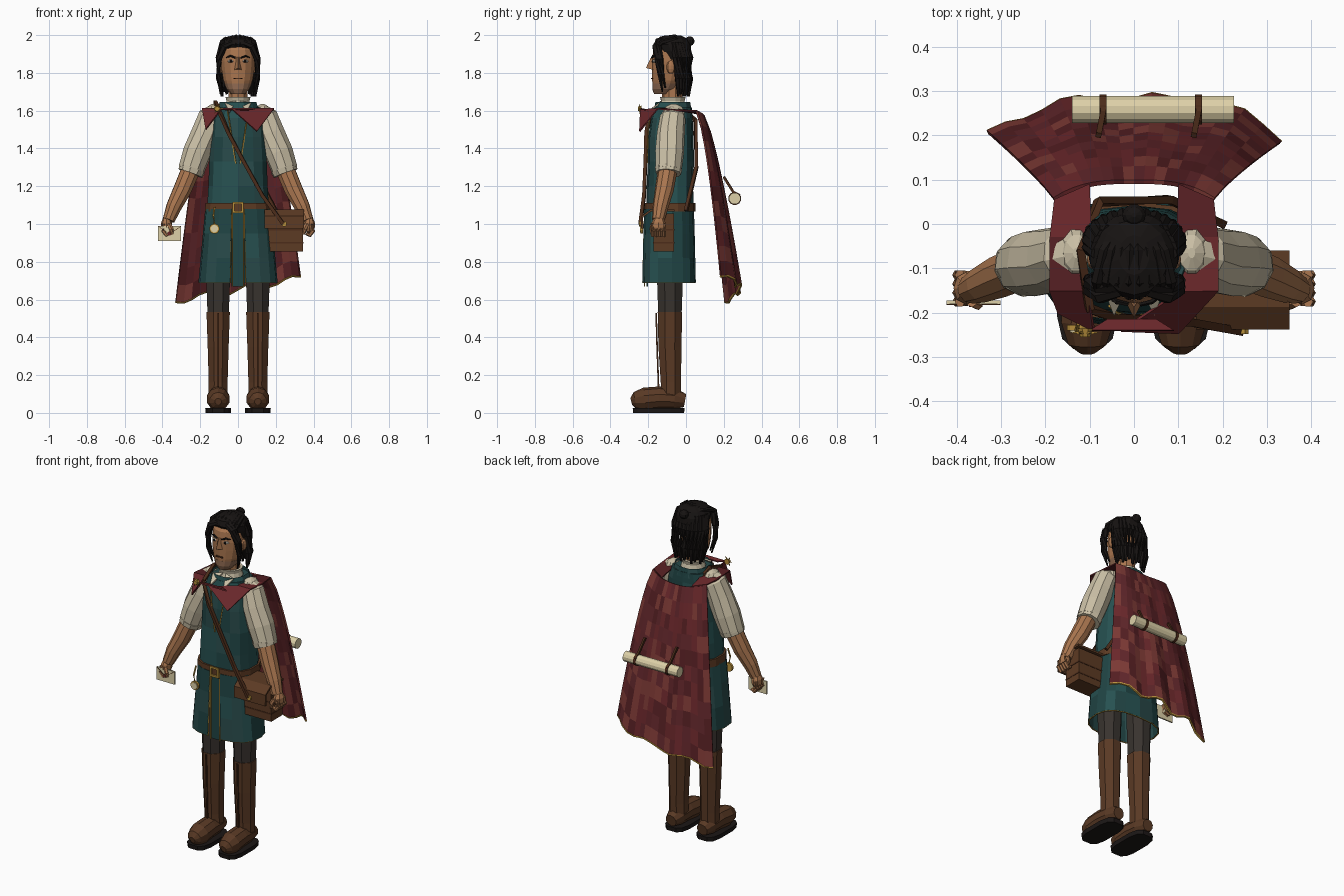
import bpy, math, random
from mathutils import Vector
random.seed(4)

def mat(name, h):
    m = bpy.data.materials.new(name)
    m.diffuse_color = [(int(h[i:i + 2], 16) / 255) ** 2.2 for i in (0, 2, 4)] + [1]
    return m

TEAL = [mat("teal", "2b5252"), mat("teal_dark", "254646"), mat("teal_mid", "2d4c4c")]
RED = [mat("red", "6b2c2f"), mat("red_dark", "552427"), mat("red_light", "7c3c38"), mat("red_deep", "602a2e")]
SKIN, STUBBLE = [mat("skin", "a87550")], [mat("stubble", "8f6a52")]
HAIR, GOLD = [mat("hair", "1d1a19")], [mat("gold", "b8903f")]
CREAM, PAPER = [mat("cream", "c9bea4")], [mat("paper", "dccfa6")]
LEATHER, BOOT = [mat("leather", "5d3d28")], [mat("boot", "5a3c29")]
STRAP, CLOTH = [mat("strap", "4d3020")], [mat("trousers", "3b3632")]
SOLE, WHITE = [mat("sole", "211d1c")], [mat("eye_white", "d8d0c0")]

def build(name, verts, faces, mats, thick=0):
    me = bpy.data.meshes.new(name)
    me.from_pydata(verts, [], faces)
    for m in mats:
        me.materials.append(m)
    for p in me.polygons:
        p.material_index = random.randrange(len(mats))
    ob = bpy.data.objects.new(name, me)
    bpy.context.collection.objects.link(ob)
    if thick:
        md = ob.modifiers.new("thickness", 'SOLIDIFY')
        md.thickness, md.offset = thick, 0
    return ob

def grid(name, rows, mats, closed=True, caps=True, thick=0):
    n = len(rows[0])
    verts = [v for r in rows for v in r]
    faces = [(i * n + j, i * n + (j + 1) % n, (i + 1) * n + (j + 1) % n, (i + 1) * n + j)
             for i in range(len(rows) - 1) for j in range(n if closed else n - 1)]
    if closed and caps:
        faces += [tuple(range(n))[::-1], tuple(range(len(verts) - n, len(verts)))]
    return build(name, verts, faces, mats, thick)

def oval(cx, cy, z, rx, ry, n, p=1.0, start=0.0, end=2 * math.pi, closed=True):
    f = lambda v: math.copysign(abs(v) ** p, v)
    steps = n if closed else n - 1
    angles = [start + (end - start) * i / steps for i in range(n)]
    return [(cx + rx * f(math.cos(a)), cy + ry * f(math.sin(a)), z) for a in angles]

def loft(name, rings, mats, n=10, p=1.0, caps=True):
    return grid(name, [oval(*r, n, p, math.pi / n, 2 * math.pi + math.pi / n) for r in rings], mats, caps=caps)

def tube(name, pts, radii, mats, n=8):
    pts, rows = [Vector(p) for p in pts], []
    if not isinstance(radii, (list, tuple)):
        radii = [radii] * len(pts)
    for i, p in enumerate(pts):
        d = pts[min(i + 1, len(pts) - 1)] - pts[max(i - 1, 0)]
        q = d.to_track_quat('Z', 'Y')
        rows.append([p + q @ Vector((radii[i] * math.cos(a), radii[i] * math.sin(a), 0))
                     for a in [2 * math.pi * (k + .5) / n for k in range(n)]])
    return grid(name, rows, mats)

def box(name, loc, size, mats):
    c = [(x, y) for x, y in ((-.5, -.5), (.5, -.5), (.5, .5), (-.5, .5))]
    return grid(name, [[(loc[0] + x * size[0], loc[1] + y * size[1], loc[2] + z * size[2]) for x, y in c]
                       for z in (-.5, .5)], mats)

def ball(name, loc, s, mats, n=10, rings=7):
    rows = []
    for i in range(rings):
        a = math.pi * (i + .35) / (rings - .3) - math.pi / 2
        rows.append(oval(loc[0], loc[1], loc[2] + s[2] * math.sin(a), s[0] * math.cos(a), s[1] * math.cos(a), n))
    return grid(name, rows, mats)

# Tunic body, collar, belt
loft("tunic", [(0, -.085, 1.06, .168, .125), (0, -.085, 1.2, .16, .123), (0, -.08, 1.33, .155, .122),
               (0, -.08, 1.46, .148, .12), (0, -.075, 1.56, .14, .11), (0, -.07, 1.62, .115, .1)], TEAL, 14, .75)
loft("tunic_collar", [(0, -.07, 1.59, .12, .105), (0, -.07, 1.645, .1, .095)], TEAL, 12, .9, False)
loft("belt", [(0, -.085, 1.065, .178, .135), (0, -.085, 1.11, .176, .135)], LEATHER, 14, .75)
grid("belt_buckle", [[(x * k, -.228, 1.087 + z * k) for x, z in ((-.03, -.03), (.03, -.03), (.03, .03), (-.03, .03))]
                     for k in (1, .65)], GOLD, caps=False, thick=.01)
for s in (-1, 1):
    tube("neckline_trim", [(s * .055, -.185, 1.6), (s * .04, -.2, 1.5), (s * .012, -.206, 1.32)], .004, GOLD, 4)
    build("collar_point", [(s * .01, -.13, 1.65), (s * .07, -.14, 1.64), (s * .045, -.205, 1.59)], [(0, 1, 2)], CREAM, .008)
loft("neck_ruff", [(0, -.07, 1.625, .07, .07), (0, -.07, 1.65, .062, .062), (0, -.07, 1.672, .068, .068)], CREAM, 14)

# Skirt with an open front and a dark inset panel
A, B = -math.pi / 2 + .12, 1.5 * math.pi - .12
skirt = [oval(0, -.09, z, rx, ry, 17, .75, A, B, False)
         for z, rx, ry in ((1.08, .17, .128), (.95, .182, .132), (.82, .194, .135), (.69, .206, .138))]
grid("skirt", skirt, TEAL, closed=False, thick=.008)
tube("skirt_trim", [r[0] for r in skirt] + skirt[-1] + [r[-1] for r in skirt[::-1]], .0045, GOLD, 4)
box("skirt_inset", (0, -.205, .875), (.07, .01, .41), TEAL[1:2])
for s in (-1, 1):
    tube("inset_trim", [(s * .03, -.216, 1.08), (s * .03, -.22, .67)], .004, GOLD, 4)

# Legs, boots, soles
for s in (-1, 1):
    x = s * .105
    loft("trouser_leg", [(x, -.085, .5, .06, .066), (x, -.085, .65, .066, .072), (x, -.085, .95, .075, .08)], CLOTH, 8)
    loft("boot_shaft", [(x, -.08, .08, .055, .057), (x, -.08, .16, .054, .058), (x, -.085, .35, .06, .066),
                        (x, -.085, .535, .067, .07)], BOOT, 8)
    tube("boot_foot", [(x, -.005, .065), (x, -.06, .075), (x, -.14, .08), (x, -.22, .072), (x, -.27, .065), (x, -.29, .06)],
         [.035, .055, .06, .062, .045, .018], BOOT, 10)
    loft("boot_sole", [(x, -.145, 0, .068, .138), (x, -.145, .026, .07, .14)], SOLE, 12, .6)
    tube("boot_seam", [(x, -.145, .13), (x, -.153, .35), (x, -.158, .53)], .006, STRAP, 4)

# Arms and hands
for s in (-1, 1):
    tube("sleeve", [(s * .11, -.065, 1.6), (s * .145, -.07, 1.565), (s * .175, -.08, 1.48), (s * .215, -.087, 1.38),
                    (s * .248, -.092, 1.285)], [.045, .068, .074, .077, .07], CREAM, 10)
    ball("shoulder_cap", (s * .13, -.065, 1.585), (.042, .062, .052), CREAM, 10, 6)
    tube("sleeve_cuff", [(s * .242, -.092, 1.295), (s * .252, -.094, 1.268)], [.073, .068], CREAM, 10)
    tube("forearm", [(s * .245, -.095, 1.3), (s * .295, -.115, 1.18), (s * .34, -.135, 1.09), (s * .367, -.147, 1.02)],
         [.052, .05, .042, .033], SKIN, 10)
    ball("palm", (s * .378, -.145, .995), (.03, .038, .045), SKIN, 8, 6)
    for k in range(4):
        y = -.115 - k * .02
        tube("finger", [(s * .392, y, 1.0), (s * .398, y, .965), (s * .38, y, .94), (s * .36, y, .95)],
             [.012, .012, .011, .009], SKIN, 6)
    tube("thumb", [(s * .365, -.175, 1.0), (s * .352, -.182, .97), (s * .35, -.18, .945)], [.013, .012, .009], SKIN, 6)

# Head and face
loft("neck", [(0, -.07, 1.6, .055, .055), (0, -.075, 1.76, .052, .055)], SKIN, 10)
loft("head", [(0, -.118, 1.69, .038, .05), (0, -.11, 1.715, .06, .066), (0, -.098, 1.76, .079, .081),
              (0, -.09, 1.81, .088, .09), (0, -.085, 1.86, .092, .096), (0, -.08, 1.92, .088, .093),
              (0, -.075, 1.965, .06, .065)], SKIN, 14)
loft("jaw_stubble", [(0, -.119, 1.688, .038, .05), (0, -.111, 1.714, .0615, .0675), (0, -.1, 1.745, .075, .0785)], STUBBLE, 14)
build("nose", [(-.01, -.172, 1.885), (.01, -.172, 1.885), (-.022, -.17, 1.815), (.022, -.17, 1.815), (0, -.212, 1.826),
               (0, -.188, 1.878)], [(0, 5, 4, 2), (5, 1, 3, 4), (2, 4, 3), (0, 1, 5)], SKIN)
box("mouth", (0, -.18, 1.77), (.046, .008, .007), STRAP)
for s in (-1, 1):
    ball("eye", (s * .037, -.167, 1.862), (.018, .012, .009), WHITE, 8, 5)
    ball("iris", (s * .037, -.175, 1.862), (.008, .007, .008), SOLE, 8, 5)
    tube("eyebrow", [(s * .014, -.181, 1.88), (s * .04, -.175, 1.89), (s * .062, -.158, 1.882)], [.005, .006, .003], HAIR, 5)
    ball("ear", (s * .093, -.08, 1.83), (.014, .024, .035), SKIN, 8, 6)

# Hair: cap, back locks, front strands, bun
loft("hair_cap", [(0, -.055, 1.87, .098, .068), (0, -.06, 1.915, .104, .088), (0, -.072, 1.95, .1, .098),
                  (0, -.075, 1.98, .078, .085), (0, -.07, 1.997, .035, .045)], HAIR, 14)
for k in range(15):
    a = math.pi * (k - .5) / 13
    cx, sy = math.cos(a), math.sin(a)
    tube("back_lock", [(.085 * cx, -.06 + .06 * sy, 1.96), (.1 * cx, -.045 + .065 * sy, 1.88),
                       (.1 * cx, -.035 + .055 * sy, 1.77), (.09 * cx, -.035 + .05 * sy, 1.675 + .012 * (k % 3))],
         [.014, .019, .018, .007], HAIR, 6)
for s in (-1, 1):
    for k, y in enumerate((-.15, -.135)):
        tube("front_strand", [(s * .03, y, 1.975 - .015 * (1 - k)), (s * .075, y - .012, 1.94), (s * .1, y, 1.87),
                              (s * .104, y + .01, 1.79), (s * .085, y + .025, 1.7 + .02 * k)],
             [.014, .018, .016, .012, .004], HAIR, 6)
    for k in range(4):
        x = s * (.012 + .024 * k)
        tube("top_lock", [(x, -.166 + .008 * k, 1.945), (x, -.13, 1.98 - .006 * k), (x * .8, -.06, 1.99 - .004 * k),
                          (x * .3, .0, 1.965)], [.008, .014, .014, .01], HAIR, 6)
ball("hair_bun", (0, .02, 1.968), (.028, .026, .026), HAIR, 10, 6)

# Cape: patched back cloth, hem trim, shoulder yoke, clasp
def cape_point(u, t):
    x = u * (.18 + .15 * t ** .8)
    y = .095 + .185 * t ** .75 - (.04 + .045 * t) * abs(u) ** 3 + .012 * t * math.sin(11 * u)
    top = 1.6 - .03 * (1 - u * u)
    return (x, y, top + (.655 + .06 * u + .018 * math.sin(9 * u) - top) * t)
cape = [[cape_point(-1 + j / 8, i / 11) for j in range(17)] for i in range(12)]
grid("cape", cape, RED, closed=False, thick=.01)
tube("cape_trim", cape[-1], .007, GOLD, 5)
for s in (-1, 1):
    tip = (.1, -.245, 1.49) if s > 0 else (.17, -.2, 1.5)
    inner = [(.1, .09, 1.58), (.095, -.03, 1.61), (.105, -.15, 1.61), (-.03 if s > 0 else .09, -.24, 1.605)]
    outer = [(.18, .055, 1.6), (.19, -.03, 1.6), (.19, -.15, 1.61), tip]
    grid("cape_yoke", [[(s * p[0], p[1], p[2]) for p in r] for r in (inner, outer)], RED[:2], closed=False, thick=.008)
build("cape_front_band", [(-.1, -.24, 1.61), (.09, -.24, 1.61), (.05, -.215, 1.605), (-.06, -.215, 1.605)], [(0, 1, 2, 3)], RED[:1], .008)
tube("cape_clasp", [(-.11, -.235, 1.61), (-.11, -.255, 1.61)], [.018, .012], GOLD, 8)
for k in range(6):
    a = k * math.pi / 3
    tube("clasp_ray", [(-.11, -.245, 1.61), (-.11 + .03 * math.cos(a), -.245, 1.61 + .03 * math.sin(a))], [.007, .001], GOLD, 4)

# Scroll strapped to the cape
tube("scroll", [(-.14, .258, 1.135), (.225, .258, 1.135)], .031, PAPER, 12)
for x in (-.07, .145):
    tube("scroll_band", [(x - .008, .258, 1.135), (x + .008, .258, 1.135)], .035, STRAP, 12)
    tube("scroll_strap", [(x, .285, 1.15), (x, .25, 1.17), (x - .01, .2, 1.25)], .009, STRAP, 4)

# Satchel and strap
box("satchel", (.247, -.118, .955), (.195, .11, .2), LEATHER)
grid("satchel_flap", [[(.14, y, z), (.35, y, z)] for y, z in ((-.06, 1.072), (-.185, 1.072), (-.232, 1.04), (-.232, .975))],
     LEATHER, closed=False, thick=.012)
tube("satchel_clasp", [(.245, -.235, 1.0), (.245, -.248, 1.0)], .014, GOLD, 8)
for z in (.9, .97):
    box("satchel_band", (.247, -.118, z), (.199, .114, .008), STRAP)
tube("satchel_strap", [(.2, .0, 1.07), (.08, .055, 1.3), (-.08, .05, 1.55), (-.12, -.06, 1.645), (-.1, -.19, 1.6),
                       (-.05, -.21, 1.48), (.03, -.215, 1.33), (.13, -.222, 1.15), (.24, -.242, 1.0)], .013, STRAP, 4)

# Belt token and letter
tube("token_cord", [(-.125, -.225, 1.09), (-.13, -.24, 1.04), (-.125, -.238, 1.0)], .005, GOLD, 5)
tube("token_rim", [(-.125, -.228, .975), (-.125, -.24, .975)], .027, GOLD, 12)
tube("token_face", [(-.125, -.235, .975), (-.125, -.244, .975)], .02, PAPER, 12)
box("letter", (-.362, -.176, .95), (.122, .008, .078), PAPER)
tube("letter_fold", [(-.422, -.181, .988), (-.362, -.182, .947), (-.302, -.181, .988)], .002, STRAP, 4)
tube("letter_seal", [(-.362, -.18, .95), (-.362, -.187, .95)], .011, RED[:1], 8)
